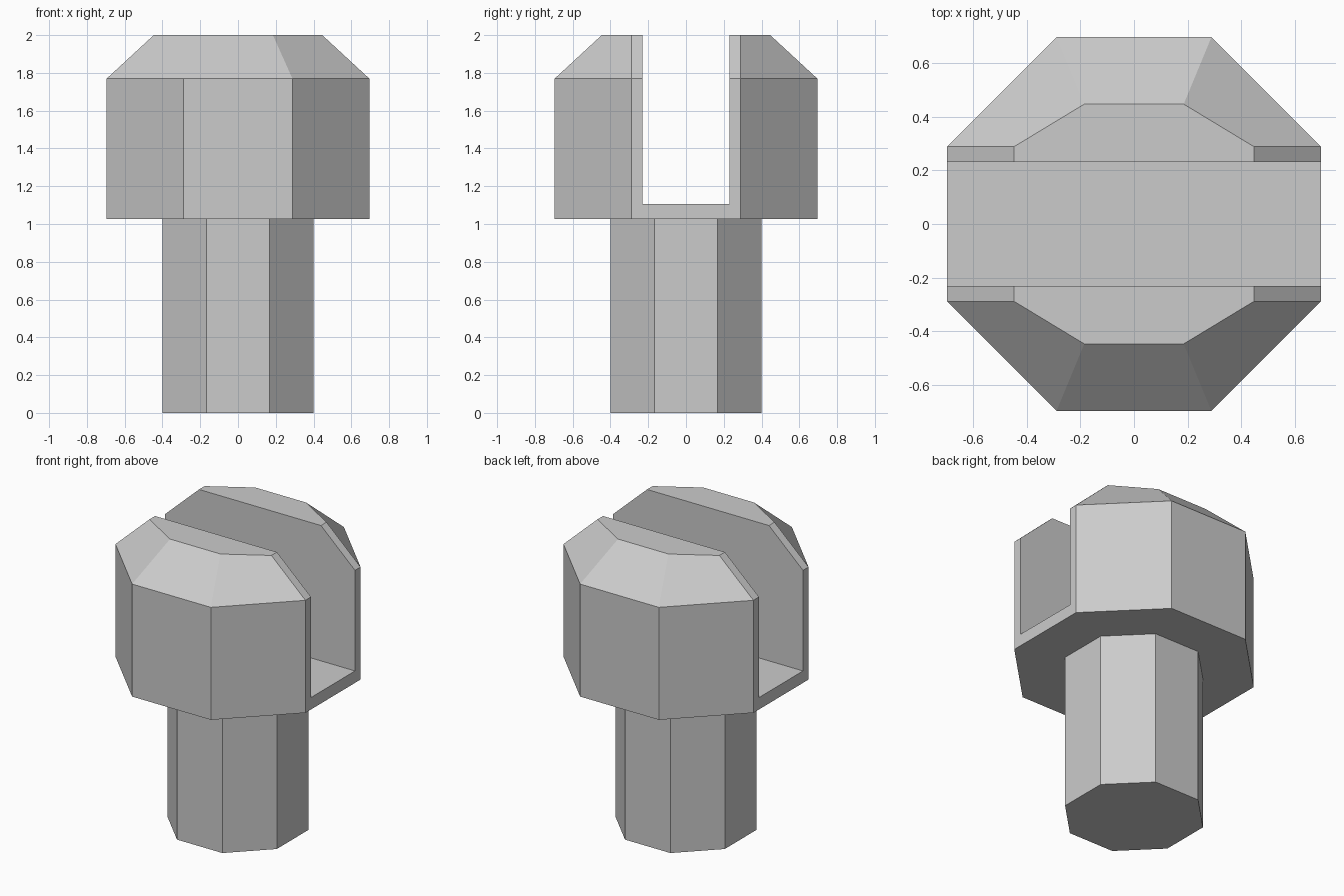
import bpy
import bmesh

cube = bpy.data.objects.get("Cube")
if cube:
    bpy.data.objects.remove(cube, do_unlink=True)

metal = bpy.data.materials.new("grey metal")
metal.use_nodes = True
grey = (0.6, 0.6, 0.6, 1)
metal.diffuse_color = grey
metal.node_tree.nodes["Principled BSDF"].inputs["Base Color"].default_value = grey


def octagon(a, b, c, d):
    """Eight-sided ring, symmetric in x and y, from corners (a, b) and (c, d)."""
    return [(c, d), (a, b), (-a, b), (-c, d), (-c, -d), (-a, -b), (a, -b), (c, -d)]


def loft(name, rings):
    """Closed solid through a stack of (height, ring) pairs."""
    bm = bmesh.new()
    loops = [[bm.verts.new((x, y, z)) for x, y in ring] for z, ring in rings]
    for low, high in zip(loops, loops[1:]):
        for i in range(len(low)):
            j = (i + 1) % len(low)
            bm.faces.new((low[i], low[j], high[j], high[i]))
    bm.faces.new(loops[0][::-1])
    bm.faces.new(loops[-1])
    bmesh.ops.recalc_face_normals(bm, faces=bm.faces)
    mesh = bpy.data.meshes.new(name)
    bm.to_mesh(mesh)
    bm.free()
    mesh.materials.append(metal)
    obj = bpy.data.objects.new(name, mesh)
    bpy.context.collection.objects.link(obj)
    return obj


# Shaft, sunk slightly into the head
shaft_ring = octagon(0.166, 0.4, 0.4, 0.166)
loft("shaft", [(0, shaft_ring), (1.04, shaft_ring)])

# Head with a tapered crown
head_ring = octagon(0.288, 0.695, 0.695, 0.288)
crown_ring = octagon(0.185, 0.446, 0.446, 0.288)
head = loft("head", [(1.026, head_ring), (1.77, head_ring), (2, crown_ring)])

# Slot cut through the head from side to side
slot_ring = [(1, -0.23), (1, 0.23), (-1, 0.23), (-1, -0.23)]
cutter = loft("slot_cutter", [(1.105, slot_ring), (2.2, slot_ring)])
cutter.hide_render = True
cut = head.modifiers.new("slot", 'BOOLEAN')
cut.operation = 'DIFFERENCE'
cut.solver = 'EXACT'
cut.object = cutter
bpy.context.view_layer.objects.active = head
bpy.ops.object.modifier_apply(modifier=cut.name)
bpy.data.objects.remove(cutter, do_unlink=True)
